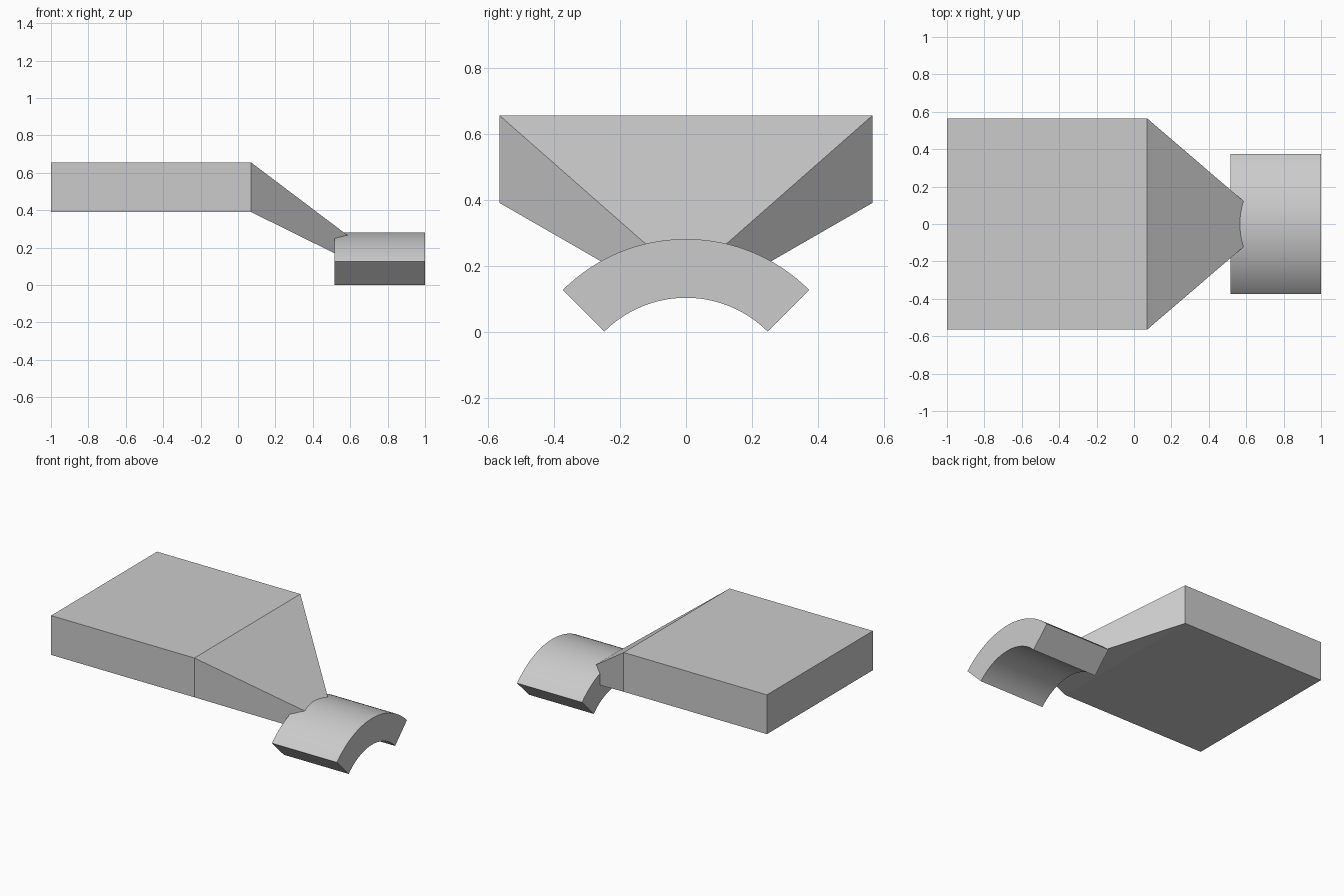
import bpy, math

cube = bpy.data.objects.get("Cube")
if cube:
    bpy.data.objects.remove(cube, do_unlink=True)

grey = bpy.data.materials.new("light grey")
grey.use_nodes = True
grey.diffuse_color = (0.6, 0.6, 0.6, 1)
grey.node_tree.nodes["Principled BSDF"].inputs["Base Color"].default_value = (0.6, 0.6, 0.6, 1)


def loft(name, rings):
    """Skin a closed solid through equal-length rings of points."""
    n = len(rings[0])
    verts = [p for ring in rings for p in ring]
    faces = [tuple(reversed(range(n))), tuple(range(len(verts) - n, len(verts)))]
    for r in range(len(rings) - 1):
        a, b = r * n, (r + 1) * n
        faces += [(a + i, a + (i + 1) % n, b + (i + 1) % n, b + i) for i in range(n)]
    mesh = bpy.data.meshes.new(name)
    mesh.from_pydata(verts, [], faces)
    mesh.materials.append(grey)
    obj = bpy.data.objects.new(name, mesh)
    bpy.context.collection.objects.link(obj)
    return obj


def box_ring(x, half, low, high):
    return [(x, -half, low), (x, half, low), (x, half, high), (x, -half, high)]


# Flat slab that narrows and slopes down into the saddle
loft("slab_and_neck", [
    box_ring(-1.0, 0.565, 0.39, 0.655),
    box_ring(0.07, 0.565, 0.39, 0.655),
    box_ring(0.60, 0.11, 0.128, 0.255),
])

# Quarter-pipe saddle: thick arc swept along x
OUTER, INNER, CENTRE, STEPS = 0.528, 0.35, -0.2475, 48
angles = [math.radians(45 + 90 * i / STEPS) for i in range(STEPS + 1)]
arc = [(OUTER * math.cos(a), CENTRE + OUTER * math.sin(a)) for a in angles]
arc += [(INNER * math.cos(a), CENTRE + INNER * math.sin(a)) for a in reversed(angles)]
saddle = loft("curved_saddle", [[(x, y, z) for y, z in arc] for x in (0.515, 1.0)])

bpy.ops.object.select_all(action="DESELECT")
saddle.select_set(True)
bpy.context.view_layer.objects.active = saddle
bpy.ops.object.shade_smooth_by_angle(angle=math.radians(30))
